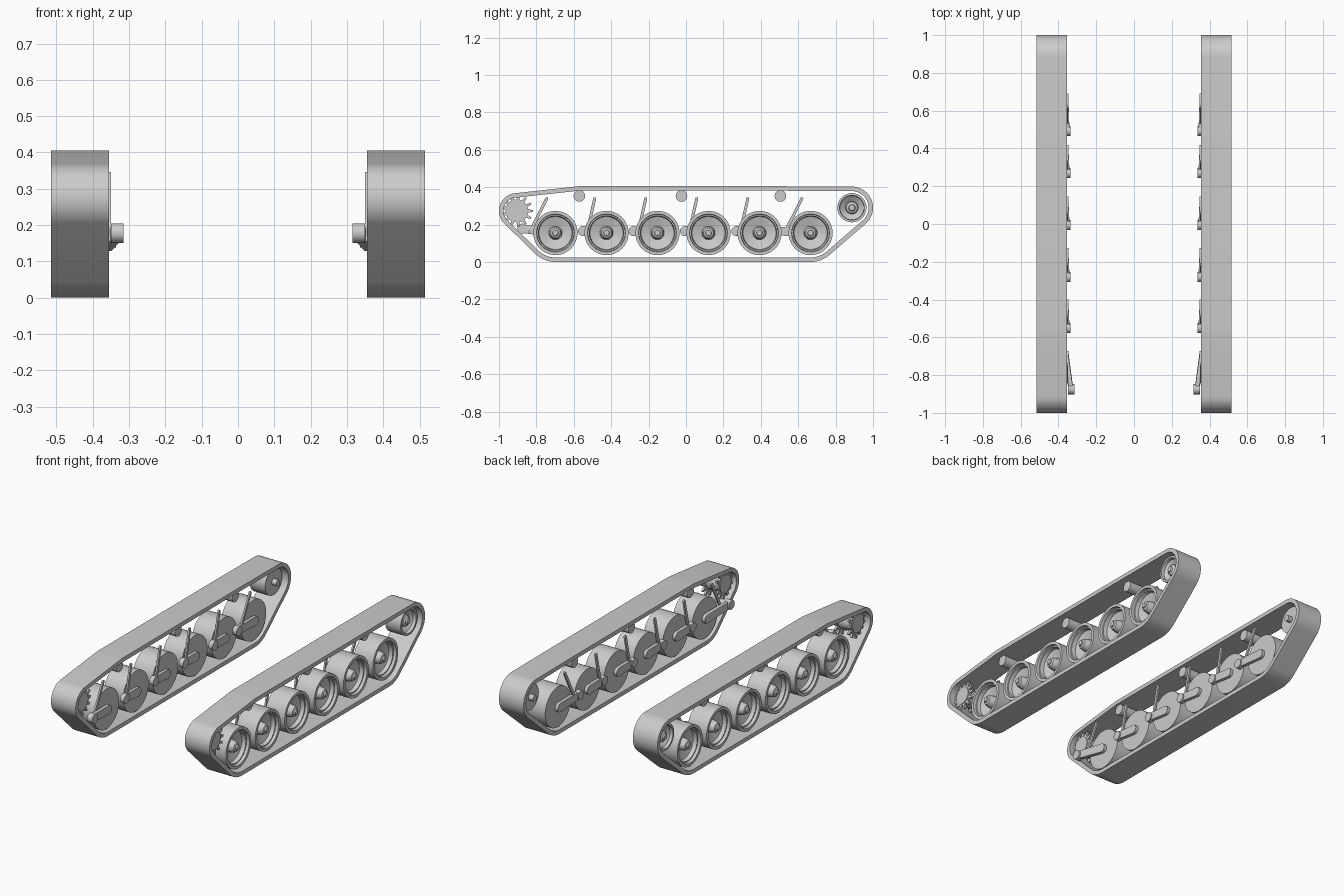
import bpy, bmesh, math
from mathutils import Vector

cube = bpy.data.objects.get("Cube")
if cube:
    bpy.data.objects.remove(cube, do_unlink=True)

steel = bpy.data.materials.new("grey_steel")
steel.use_nodes = True
GREY = (0.6, 0.6, 0.6, 1)
steel.diffuse_color = GREY
steel.node_tree.nodes["Principled BSDF"].inputs["Base Color"].default_value = GREY


def finish(name, bm):
    """Turn a left-side part into an object mirrored to the right."""
    bmesh.ops.recalc_face_normals(bm, faces=bm.faces)
    me = bpy.data.meshes.new(name)
    bm.to_mesh(me)
    bm.free()
    me.materials.append(steel)
    for p in me.polygons:
        p.use_smooth = True
    me.set_sharp_from_angle(angle=math.radians(32))
    ob = bpy.data.objects.new(name, me)
    bpy.context.collection.objects.link(ob)
    ob.modifiers.new("mirror", "MIRROR").use_mirror_merge = False


def circle(y, z, r, n=48):
    return [(y + r * math.cos(2 * math.pi * i / n),
             z + r * math.sin(2 * math.pi * i / n)) for i in range(n)]


def lathe(name, y, z, profile, n=48):
    """Spin (radius, x) points around a sideways axle."""
    bm = bmesh.new()
    rings = []
    for r, x in profile:
        if r == 0:
            rings.append([bm.verts.new((x, y, z))] * n)
        else:
            rings.append([bm.verts.new((x, *p)) for p in circle(y, z, r, n)])
    for a, b in zip(rings, rings[1:]):
        for i in range(n):
            j = (i + 1) % n
            bm.faces.new(list(dict.fromkeys((a[i], a[j], b[j], b[i]))))
    finish(name, bm)


def drum(name, y, z, r, x0, x1):
    lathe(name, y, z, [(0, x0), (r, x0), (r, x1), (0, x1)], 32)


def link(name, ends):
    """Rounded bar hulled around two short discs (x0, x1, y, z, r)."""
    bm = bmesh.new()
    for x0, x1, y, z, r in ends:
        for x in (x0, x1):
            for p in circle(y, z, r, 24):
                bm.verts.new((x, *p))
    out = bmesh.ops.convex_hull(bm, input=bm.verts)
    bmesh.ops.delete(bm, geom=[v for v in bm.verts if not v.link_faces], context="VERTS")
    bmesh.ops.dissolve_limit(bm, angle_limit=0.01, verts=bm.verts, edges=bm.edges)
    finish(name, bm)


def hull2d(points):
    """Convex outline of a set of points."""
    pts = sorted(points)

    def half(seq):
        h = []
        for p in seq:
            while len(h) > 1 and ((h[-1][0] - h[-2][0]) * (p[1] - h[-2][1])
                                  - (h[-1][1] - h[-2][1]) * (p[0] - h[-2][0])) <= 1e-7:
                h.pop()
            h.append(p)
        return h[:-1]
    return half(pts) + half(pts[::-1])


# Layout
X_IN, X_OUT = 0.355, 0.515
WHEEL_Z, WHEEL_R = 0.155, 0.118
wheels = [-0.698 + 0.2728 * i for i in range(6)]
pivots = [-0.875, -0.55, -0.28, -0.005, 0.27, 0.493]
rollers = [-0.57, -0.024, 0.505]
SPROCKET, IDLER = (-0.905, 0.273), (0.887, 0.29)

# Track belt: taut loop around wheels, sprocket, idler and rollers
guides = [(*SPROCKET, 0.095), (*IDLER, 0.113), (wheels[0], WHEEL_Z, 0.155),
          (wheels[-1], WHEEL_Z, 0.155)] + [(y, 0.353, 0.052) for y in rollers]
outer = hull2d([p for y, z, r in guides for p in circle(y, z, r, 64)])
n = len(outer)
inner = []
for i, p in enumerate(outer):
    t0 = (Vector(p) - Vector(outer[i - 1])).normalized()
    t1 = (Vector(outer[(i + 1) % n]) - Vector(p)).normalized()
    t = (t0 + t1).normalized()
    inner.append(Vector(p) + Vector((-t.y, t.x)) * 0.024)
bm = bmesh.new()
loops = [[bm.verts.new((x, *p)) for p in line] for x, line in
         ((X_IN, outer), (X_OUT, outer), (X_OUT, inner), (X_IN, inner))]
for k in range(4):
    a, b = loops[k], loops[(k + 1) % 4]
    for i in range(n):
        bm.faces.new((a[i], a[(i + 1) % n], b[(i + 1) % n], b[i]))
finish("track_belt", bm)

# Road wheels: flat back, dished front, domed hub
R = WHEEL_R
dish = [(0, 0.366), (R, 0.366), (R, 0.492), (0.101, 0.492), (0.099, 0.475),
        (0.092, 0.475), (0.088, 0.452), (0.036, 0.436), (0.032, 0.465),
        (0.026, 0.478), (0.016, 0.482), (0.014, 0.49), (0, 0.492)]
for i, y in enumerate(wheels):
    lathe(f"road_wheel_{i + 1}", y, WHEEL_Z, dish)

# Swing arms with pivots, and thin damper rods
for i, (w, p) in enumerate(zip(wheels, pivots)):
    first, last = i == 0, i == 5
    shift = 0.018 if first else 0
    pz = 0.178 if first else 0.165
    link(f"swing_arm_{i + 1}", [(0.348, 0.368, w, WHEEL_Z, 0.026),
                                (0.342 - shift, 0.362 - shift, p, pz, 0.022)])
    drum(f"arm_pivot_{i + 1}", p, pz, 0.027, 0.336 - shift * 1.15, 0.362 - shift * 0.7)
    lean = 0.09 if first or last else 0.04
    foot = w - 0.137 if first or last else w - 0.103
    link(f"damper_rod_{i + 1}", [(0.350, 0.360, foot, 0.16, 0.008),
                                 (0.350, 0.360, foot + lean, 0.338, 0.008)])

# Return rollers under the upper run
for i, y in enumerate(rollers):
    drum(f"return_roller_{i + 1}", y, 0.353, 0.031, 0.37, 0.475)

# Rear idler wheel and its axle
lathe("idler_wheel", *IDLER, [(0, 0.39), (0.078, 0.39), (0.078, 0.49), (0.066, 0.49),
                              (0.064, 0.472), (0.058, 0.468), (0.034, 0.45),
                              (0.031, 0.472), (0.018, 0.48), (0.015, 0.488), (0, 0.49)])
drum("idler_axle", *IDLER, 0.018, 0.36, 0.395)

# Front sprocket: drum between two toothed rings
drum("sprocket_drum", *SPROCKET, 0.052, 0.375, 0.485)
TEETH = 13
for name, x in (("inner", 0.38), ("outer", 0.468)):
    bm = bmesh.new()
    outline = []
    for k in range(TEETH):
        for step, r in ((-0.5, 0.06), (-0.28, 0.062), (-0.12, 0.086), (0.12, 0.086), (0.28, 0.062)):
            a = 2 * math.pi * (k + step) / TEETH
            outline.append(bm.verts.new((x, SPROCKET[0] + r * math.cos(a),
                                         SPROCKET[1] + r * math.sin(a))))
    face = bm.faces.new(outline)
    out = bmesh.ops.extrude_face_region(bm, geom=[face])
    bmesh.ops.translate(bm, vec=(0.012, 0, 0),
                        verts=[g for g in out["geom"] if isinstance(g, bmesh.types.BMVert)])
    finish(f"sprocket_ring_{name}", bm)
